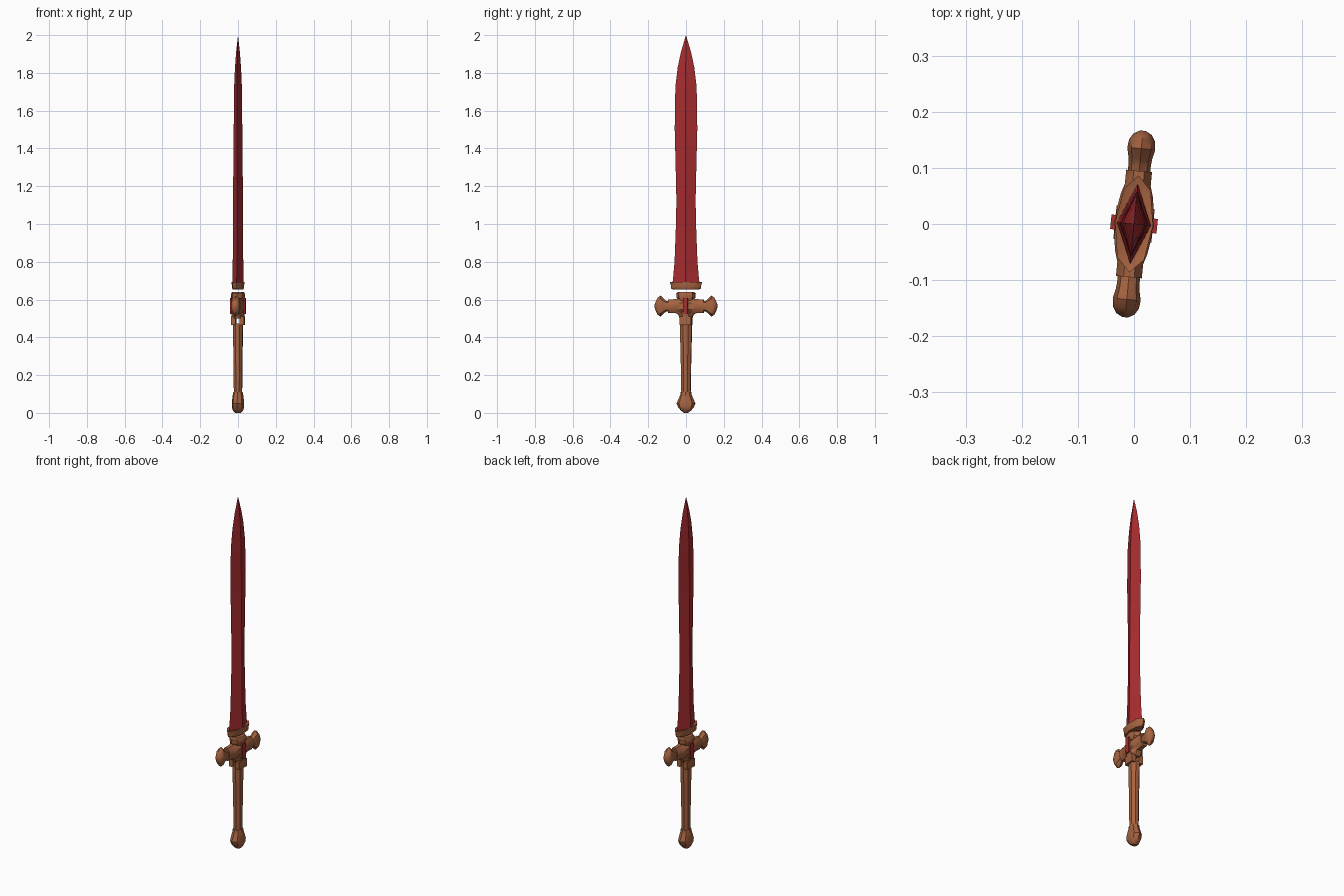
import bpy, bmesh, math
from mathutils import Matrix, Vector

if "Cube" in bpy.data.objects:
    bpy.data.objects.remove(bpy.data.objects["Cube"])

TURN = Matrix.Rotation(math.radians(-5.5), 4, 'Z')  # whole sword is slightly turned


def material(name, col):
    m = bpy.data.materials.new(name)
    m.diffuse_color = (*col, 1)
    m.use_nodes = True
    m.node_tree.nodes["Principled BSDF"].inputs["Base Color"].default_value = m.diffuse_color
    return m


RED = material("blade red", (0.40, 0.026, 0.030))
BROWN = material("hilt brown", (0.38, 0.125, 0.052))


def finish(name, bm, mat, smooth=0):
    bmesh.ops.recalc_face_normals(bm, faces=bm.faces)
    bm.transform(TURN)
    me = bpy.data.meshes.new(name)
    bm.to_mesh(me)
    bm.free()
    me.materials.append(mat)
    ob = bpy.data.objects.new(name, me)
    bpy.context.collection.objects.link(ob)
    if smooth:
        bpy.ops.object.select_all(action='DESELECT')
        ob.select_set(True)
        bpy.context.view_layer.objects.active = ob
        bpy.ops.object.shade_smooth_by_angle(angle=math.radians(smooth))
    return ob


def loft(name, rings, sides, mat, axis='Z', centre=0.0, offset=0.0, smooth=35):
    """Rings of (position, half x, half other) joined along Z or Y."""
    bm = bmesh.new()
    loops = []
    for t, a, b in rings:
        loop = []
        for i in range(sides):
            ang = 2 * math.pi * i / sides + offset
            u, v = a * math.cos(ang), b * math.sin(ang)
            loop.append(bm.verts.new((u, v, t) if axis == 'Z' else (u, t, centre + v)))
        loops.append(loop)
    for p, q in zip(loops, loops[1:]):
        for i in range(sides):
            j = (i + 1) % sides
            bm.faces.new((p[i], p[j], q[j], q[i]))
    bm.faces.new(loops[0][::-1])
    bm.faces.new(loops[-1])
    bmesh.ops.remove_doubles(bm, verts=bm.verts, dist=0.0004)
    return finish(name, bm, mat, smooth)


# Blade: diamond section, waisted, with a leaf-shaped tip
loft("blade", [(0.675, 0.031, 0.073), (0.72, 0.030, 0.068), (0.80, 0.028, 0.061),
               (0.95, 0.027, 0.055), (1.12, 0.026, 0.051), (1.30, 0.025, 0.055),
               (1.50, 0.023, 0.060), (1.65, 0.021, 0.059), (1.74, 0.020, 0.055),
               (1.83, 0.016, 0.044), (1.91, 0.010, 0.027), (2.0, 0.0002, 0.0002)],
     4, RED, smooth=20)

# Collar gripping the blade base, floating just above the guard
loft("blade_collar", [(0.653, 0.028, 0.070), (0.660, 0.032, 0.080), (0.674, 0.033, 0.080),
                      (0.694, 0.034, 0.087), (0.690, 0.028, 0.070)], 8, BROWN)

# Guard neck block
loft("guard_neck", [(0.595, 0.032, 0.036), (0.608, 0.036, 0.050), (0.632, 0.036, 0.052),
                    (0.641, 0.030, 0.044)], 8, BROWN)

# Guard body, bulging at the centre
GZ = 0.565
half = [(0.0, 0.037, 0.046), (0.03, 0.035, 0.044), (0.052, 0.031, 0.041),
        (0.07, 0.025, 0.039), (0.095, 0.025, 0.039)]
loft("guard_body", [(-t, a, b) for t, a, b in half[:0:-1]] + half, 8, BROWN,
     axis='Y', centre=GZ, offset=math.pi / 8)

# Guard arms with flared knobs
for s, side in ((1, "back"), (-1, "front")):
    loft("guard_knob_" + side,
         [(s * t, a, b) for t, a, b in
          [(0.085, 0.020, 0.026), (0.105, 0.020, 0.028), (0.117, 0.021, 0.038),
           (0.135, 0.025, 0.056), (0.150, 0.023, 0.046), (0.161, 0.016, 0.025),
           (0.167, 0.005, 0.008)]],
         8, BROWN, axis='Y', centre=GZ)

# Red inlay strips on both faces of the guard
for s, side in ((1, "right"), (-1, "left")):
    bm = bmesh.new()
    bmesh.ops.create_cube(bm, size=1)
    bm.transform(Matrix.Translation(Vector((s * 0.037, 0, GZ))) @
                 Matrix.Diagonal((0.009, 0.026, 0.085, 1)))
    finish("guard_inlay_" + side, bm, RED)

# Sleeve under the guard: tapering block with two side prongs over the grip
loft("guard_sleeve", [(0.500, 0.034, 0.036), (0.518, 0.037, 0.042), (0.535, 0.037, 0.060)],
     8, BROWN, offset=math.pi / 8)
for s, side in ((1, "right"), (-1, "left")):
    bm = bmesh.new()
    bmesh.ops.create_cube(bm, size=1)
    bm.transform(Matrix.Translation(Vector((s * 0.022, 0, 0.487))) @
                 Matrix.Diagonal((0.024, 0.060, 0.045, 1)))
    finish("sleeve_prong_" + side, bm, BROWN)

# Grip
loft("grip", [(0.09, 0.023, 0.026), (0.30, 0.025, 0.030), (0.44, 0.028, 0.034),
              (0.472, 0.028, 0.034)], 8, BROWN, offset=math.pi / 8)

# Pommel
loft("pommel", [(0.0, 0.014, 0.010), (0.012, 0.027, 0.027), (0.030, 0.033, 0.042),
                (0.050, 0.033, 0.050), (0.078, 0.030, 0.038), (0.095, 0.028, 0.030),
                (0.110, 0.025, 0.029)], 8, BROWN)
